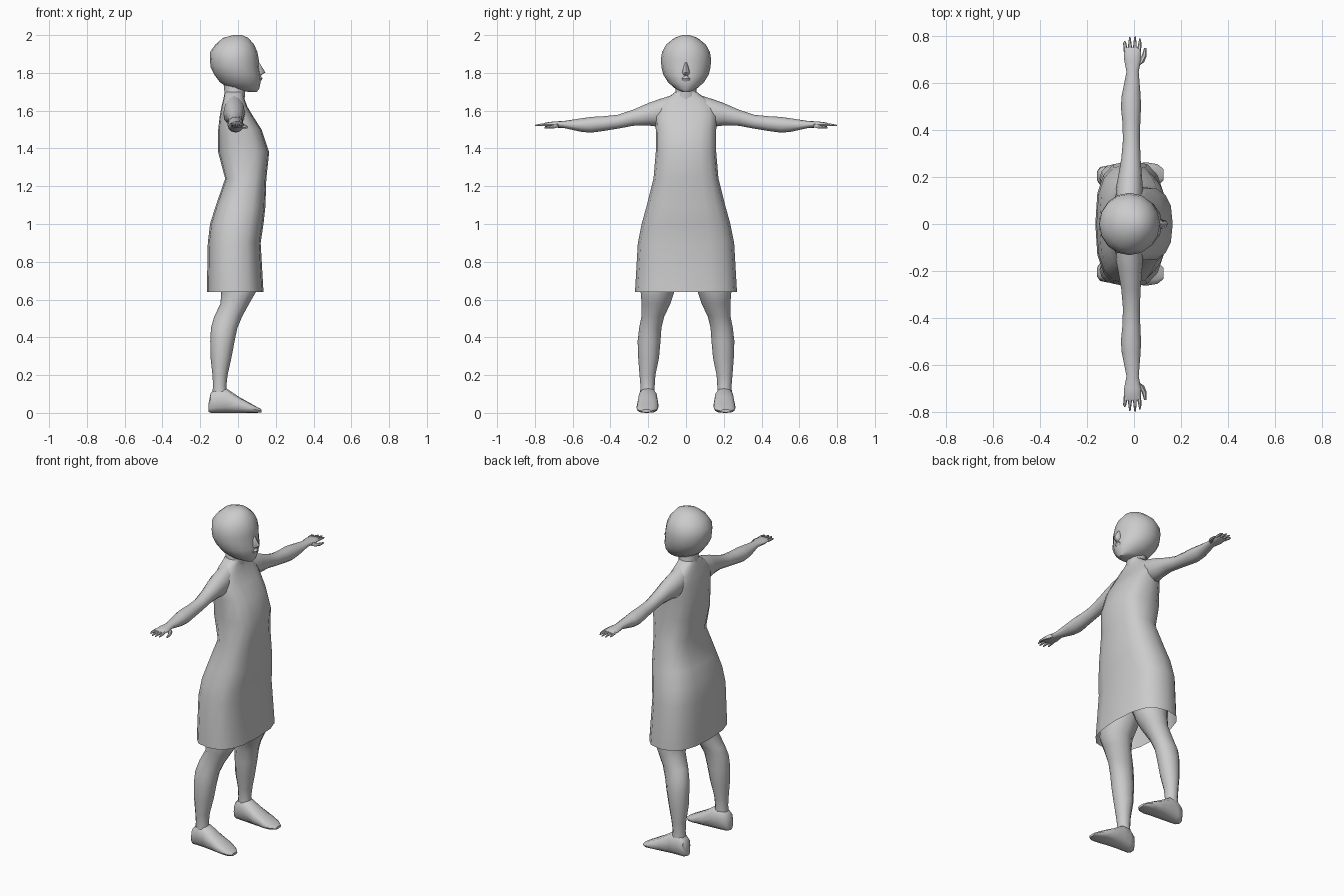
import bpy, bmesh, math


def sgnpow(v, p):
    return math.copysign(abs(v) ** p, v)


def loft(name, axis, rings, n=12, power=1.0, caps=(True, True), mirror=False):
    """Skin rings (t, a0, a1, b0, b1) along an axis; a and b are the other two axes in x, y, z order."""
    bm = bmesh.new()
    loops = []
    for t, a0, a1, b0, b1 in rings:
        loop = []
        for i in range(n):
            w = 2 * math.pi * i / n
            p = [(a0 + a1) / 2 + (a1 - a0) / 2 * sgnpow(math.cos(w), power),
                 (b0 + b1) / 2 + (b1 - b0) / 2 * sgnpow(math.sin(w), power)]
            p.insert("xyz".index(axis), t)
            loop.append(bm.verts.new(p))
        loops.append(loop)
    for l0, l1 in zip(loops, loops[1:]):
        for i in range(n):
            j = (i + 1) % n
            bm.faces.new((l0[i], l0[j], l1[j], l1[i]))
    if caps[0]:
        bm.faces.new(loops[0])
    if caps[1]:
        bm.faces.new(loops[-1])
    bmesh.ops.recalc_face_normals(bm, faces=bm.faces)
    me = bpy.data.meshes.new(name)
    bm.to_mesh(me)
    bm.free()
    ob = bpy.data.objects.new(name, me)
    bpy.context.collection.objects.link(ob)
    if mirror:
        m = ob.modifiers.new("Mirror", 'MIRROR')
        m.use_axis = (False, True, False)
    bpy.ops.object.select_all(action='DESELECT')
    ob.select_set(True)
    bpy.context.view_layer.objects.active = ob
    bpy.ops.object.shade_smooth_by_angle(angle=math.radians(45))
    return ob


def sym(rows):
    """(z, x0, x1, half width) rows to full ring rows."""
    return [(z, x0, x1, -h, h) for z, x0, x1, h in rows]


# Dress with shoulders, open at the hem
loft("dress", 'z', sym([
    (0.64, -0.165, 0.135, 0.27), (0.90, -0.16, 0.12, 0.255),
    (1.00, -0.148, 0.135, 0.235), (1.09, -0.12, 0.145, 0.21),
    (1.24, -0.068, 0.15, 0.172), (1.38, -0.105, 0.165, 0.16),
    (1.50, -0.105, 0.125, 0.16), (1.57, -0.097, 0.08, 0.165),
    (1.62, -0.088, 0.05, 0.155), (1.66, -0.078, 0.035, 0.115),
    (1.685, -0.073, 0.03, 0.075), (1.70, -0.068, 0.03, 0.056)]),
    n=16, power=0.75, caps=(False, True))

# Neck
loft("neck", 'z', sym([(1.66, -0.074, 0.035, 0.07), (1.70, -0.072, 0.038, 0.055),
                       (1.78, -0.08, 0.05, 0.055)]))

# Head
loft("head", 'z', sym([
    (1.70, 0.05, 0.10, 0.022), (1.715, -0.045, 0.112, 0.055),
    (1.75, -0.095, 0.12, 0.095), (1.79, -0.125, 0.12, 0.12),
    (1.83, -0.145, 0.112, 0.13), (1.87, -0.149, 0.11, 0.133),
    (1.91, -0.148, 0.103, 0.127), (1.95, -0.12, 0.085, 0.105),
    (1.985, -0.08, 0.055, 0.062), (2.00, -0.025, 0.02, 0.02)]), n=16)

# Nose and lips
loft("nose", 'z', sym([(1.785, 0.085, 0.12, 0.016), (1.803, 0.085, 0.145, 0.02),
                       (1.855, 0.085, 0.112, 0.008)]), n=8)
loft("lips", 'z', sym([(1.75, 0.09, 0.117, 0.02), (1.77, 0.09, 0.13, 0.025),
                       (1.785, 0.09, 0.12, 0.012)]), n=8)

# Arm out to the knuckles
loft("arm", 'y', [
    (0.08, -0.07, 0.03, 1.56, 1.68), (0.15, -0.078, 0.038, 1.515, 1.658),
    (0.20, -0.068, 0.034, 1.522, 1.64), (0.28, -0.054, 0.028, 1.52, 1.605),
    (0.36, -0.047, 0.025, 1.505, 1.578), (0.44, -0.05, 0.027, 1.492, 1.57),
    (0.50, -0.056, 0.03, 1.484, 1.567), (0.55, -0.052, 0.028, 1.487, 1.56),
    (0.65, -0.032, 0.02, 1.509, 1.545), (0.70, -0.042, 0.03, 1.51, 1.543),
    (0.745, -0.042, 0.03, 1.517, 1.537), (0.752, -0.036, 0.024, 1.521, 1.533)],
    mirror=True)

# Fingers and thumb
for k, (x, tip) in enumerate([(-0.035, 0.78), (-0.016, 0.797), (0.003, 0.80), (0.021, 0.79)]):
    spread = x + 0.15 * (x + 0.006)
    loft(f"finger_{k + 1}", 'y', [
        (0.735, x - 0.009, x + 0.009, 1.518, 1.536),
        (0.77, spread - 0.007, spread + 0.007, 1.518, 1.532),
        (tip, spread - 0.003, spread + 0.003, 1.518, 1.525)], n=6, mirror=True)
loft("thumb", 'y', [
    (0.675, 0.0, 0.022, 1.512, 1.535), (0.69, 0.012, 0.043, 1.506, 1.53),
    (0.715, 0.032, 0.053, 1.504, 1.522), (0.75, 0.043, 0.053, 1.505, 1.515)],
    n=6, mirror=True)

# Leg from hip to ankle
loft("leg", 'z', [
    (0.08, -0.14, -0.05, 0.165, 0.245), (0.14, -0.132, -0.062, 0.166, 0.241),
    (0.20, -0.135, -0.055, 0.162, 0.246), (0.29, -0.145, -0.035, 0.143, 0.253),
    (0.38, -0.147, -0.018, 0.135, 0.256), (0.45, -0.143, -0.003, 0.13, 0.248),
    (0.51, -0.126, 0.022, 0.115, 0.236), (0.58, -0.092, 0.06, 0.082, 0.235),
    (0.64, -0.09, 0.095, 0.062, 0.24), (0.74, -0.11, 0.105, 0.012, 0.235),
    (0.88, -0.12, 0.10, -0.01, 0.215)], mirror=True)

# Foot with a flat sole
loft("foot", 'x', [
    (-0.157, 0.185, 0.225, 0.006, 0.045), (-0.145, 0.166, 0.243, 0.0, 0.105),
    (-0.11, 0.155, 0.25, 0.0, 0.135), (-0.062, 0.15, 0.254, 0.0, 0.13),
    (0.0, 0.146, 0.26, 0.0, 0.088), (0.06, 0.147, 0.262, 0.0, 0.054),
    (0.10, 0.16, 0.255, 0.0, 0.032), (0.125, 0.185, 0.235, 0.003, 0.018)],
    power=0.8, mirror=True)
